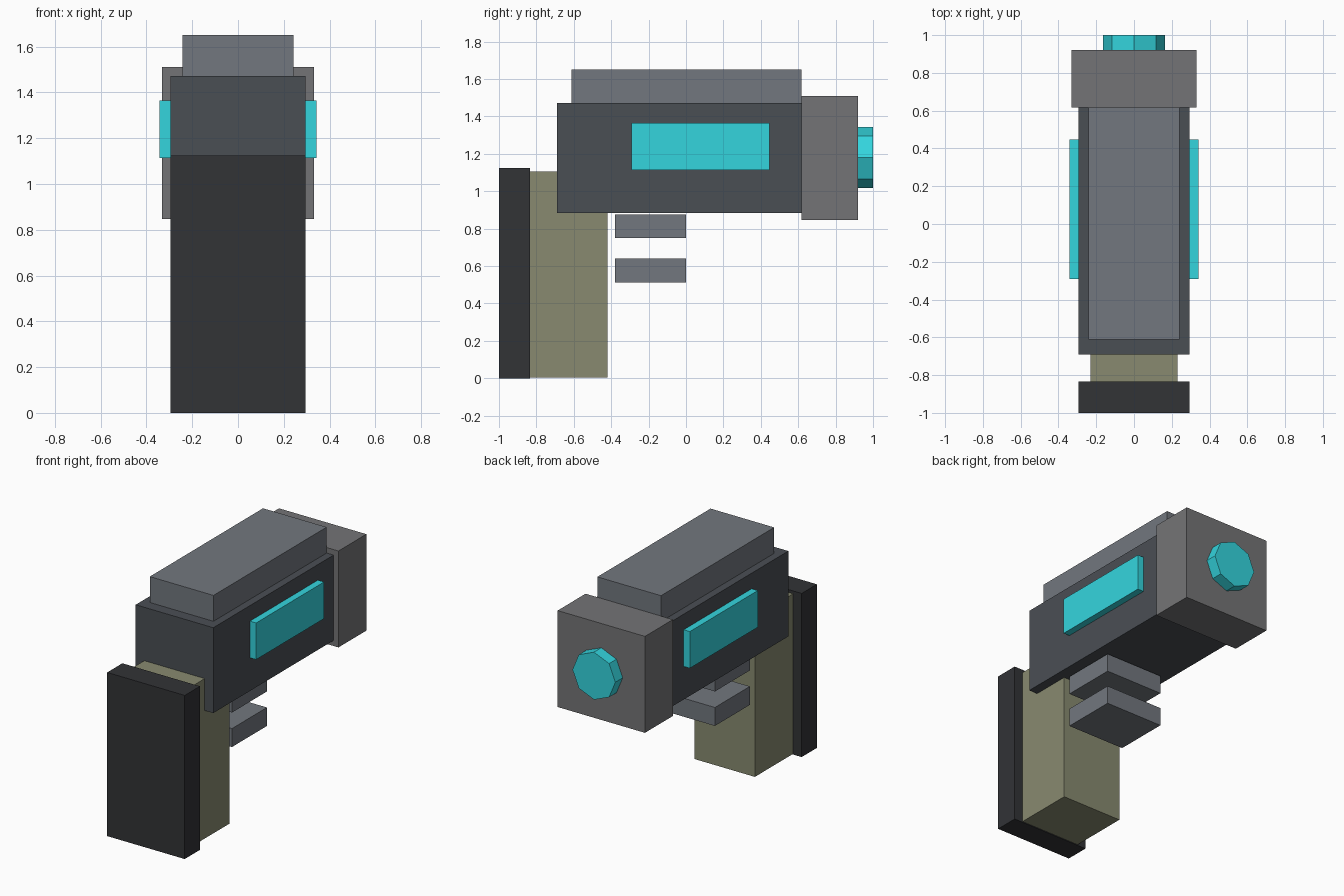
import bpy
import math

if "Cube" in bpy.data.objects:
    bpy.data.objects.remove(bpy.data.objects["Cube"])


def material(name, rgb):
    """Material from an 8-bit sRGB colour."""
    m = bpy.data.materials.new(name)
    m.diffuse_color = (*[((c / 255 + 0.055) / 1.055) ** 2.4 for c in rgb], 1)
    m.use_nodes = True
    m.node_tree.nodes["Principled BSDF"].inputs["Base Color"].default_value = m.diffuse_color
    return m


BLACK = material("black", (50, 51, 54))
DARK = material("dark_grey", (74, 78, 84))
STEEL = material("steel", (114, 119, 126))
GREY = material("grey", (116, 116, 118))
OLIVE = material("olive", (136, 138, 112))
CYAN = material("cyan", (52, 213, 222))


def box(name, x, y, z, mat):
    """Box from (min, max) ranges on each axis."""
    ranges = (x, y, z)
    bpy.ops.mesh.primitive_cube_add(size=1, location=[(a + b) / 2 for a, b in ranges])
    ob = bpy.context.object
    ob.name = name
    ob.scale = [b - a for a, b in ranges]
    bpy.ops.object.transform_apply(location=False, rotation=False, scale=True)
    ob.data.materials.append(mat)
    return ob


# Grip and its back plate
box("back_plate", (-0.295, 0.295), (-1.0, -0.835), (0, 1.125), BLACK)
box("grip", (-0.23, 0.23), (-0.835, -0.42), (0.005, 1.105), OLIVE)

# Main housing, top cover and nose block
box("body", (-0.295, 0.295), (-0.69, 0.617), (0.885, 1.472), DARK)
box("top_cover", (-0.242, 0.242), (-0.612, 0.617), (1.472, 1.65), STEEL)
box("nose_block", (-0.332, 0.332), (0.617, 0.92), (0.847, 1.51), GREY)

# Glowing side panels
for name, s in (("left_panel", -1), ("right_panel", 1)):
    box(name, sorted((s * 0.295, s * 0.342)), (-0.292, 0.447), (1.113, 1.365), CYAN)

# Two trigger blocks floating below the body
for name, z in (("upper_trigger", 0.75), ("lower_trigger", 0.513)):
    box(name, (-0.22, 0.22), (-0.38, 0.0), (z, z + 0.127), STEEL)

# Octagonal lens at the end of the nose
bpy.ops.mesh.primitive_cylinder_add(vertices=8, radius=0.163, depth=0.08,
                                    location=(0, 0.96, 1.18),
                                    rotation=(math.pi / 2, 0, 0))
lens = bpy.context.object
lens.name = "lens"
lens.data.materials.append(CYAN)
